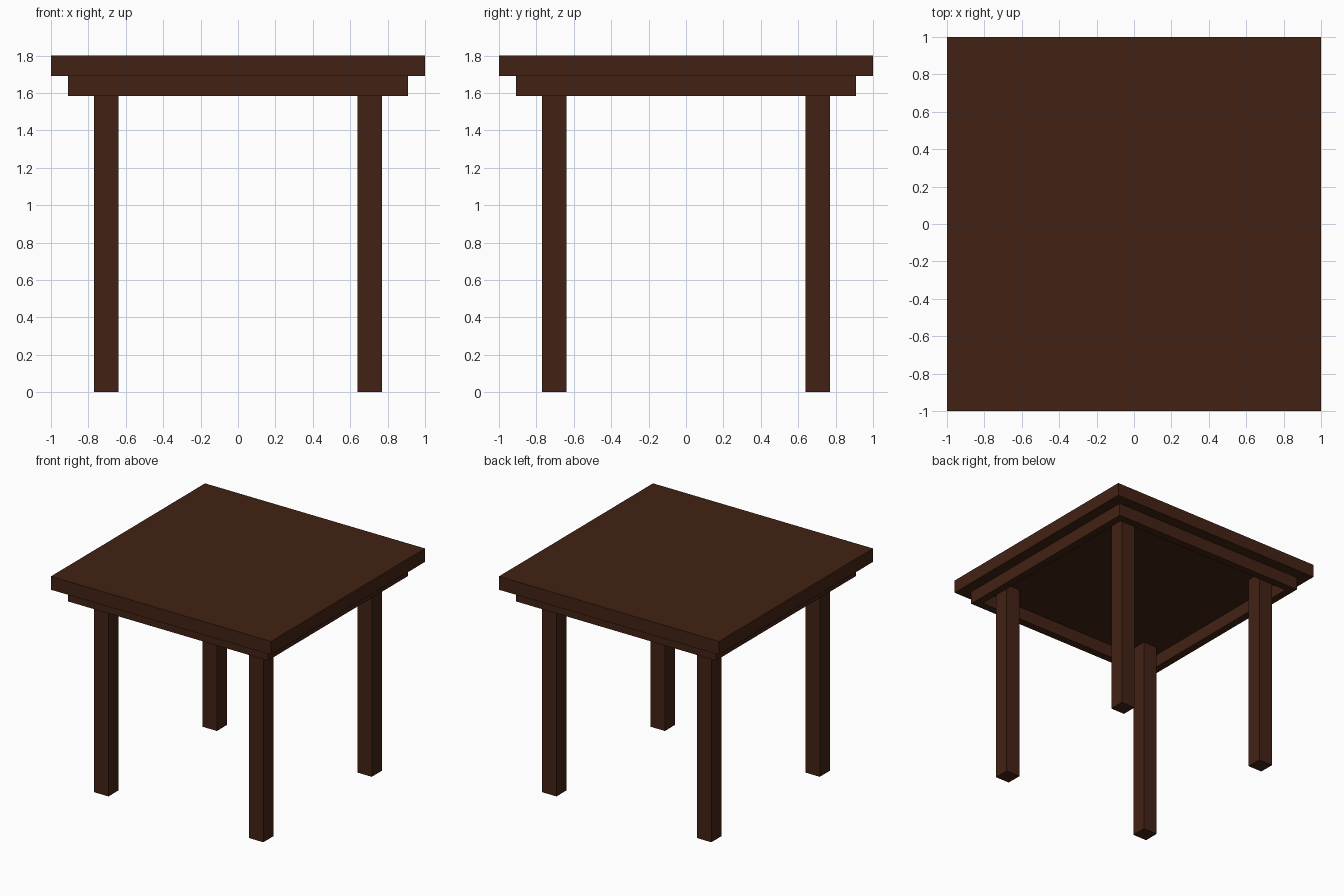
import bpy, bmesh
from mathutils import Matrix, Vector

if "Cube" in bpy.data.objects:
    bpy.data.objects.remove(bpy.data.objects["Cube"])

wood = bpy.data.materials.new("dark_wood")
wood.diffuse_color = (0.055, 0.016, 0.007, 1)
wood.use_nodes = True
wood.node_tree.nodes["Principled BSDF"].inputs["Base Color"].default_value = wood.diffuse_color


def add_object(name, bm):
    bmesh.ops.recalc_face_normals(bm, faces=bm.faces)
    mesh = bpy.data.meshes.new(name)
    bm.to_mesh(mesh)
    bm.free()
    mesh.materials.append(wood)
    obj = bpy.data.objects.new(name, mesh)
    bpy.context.collection.objects.link(obj)
    return obj


def box(name, size, centre):
    bm = bmesh.new()
    bmesh.ops.create_cube(bm, size=1, matrix=Matrix.Translation(centre) @ Matrix.Diagonal((*size, 1)))
    return add_object(name, bm)


def square_frame(name, outer, inner, z0, z1):
    # Rectangular profile carried around the four mitred corners
    bm = bmesh.new()
    profile = [(outer, z0), (outer, z1), (inner, z1), (inner, z0)]
    corners = [(-1, -1), (1, -1), (1, 1), (-1, 1)]
    rings = [[bm.verts.new((r * sx, r * sy, z)) for r, z in profile] for sx, sy in corners]
    for i in range(4):
        a, b = rings[i], rings[(i + 1) % 4]
        for j in range(4):
            k = (j + 1) % 4
            bm.faces.new((a[j], b[j], b[k], a[k]))
    return add_object(name, bm)


TOP, UNDERSIDE, APRON_BOTTOM = 1.80, 1.69, 1.583

# Tabletop slab
box("tabletop", (2, 2, TOP - UNDERSIDE), Vector((0, 0, (TOP + UNDERSIDE) / 2)))

# Hollow apron under the top
square_frame("apron", 0.908, 0.843, APRON_BOTTOM, UNDERSIDE)

# Four square legs reaching the tabletop underside, inside the apron
for depth, sy in (("front", -1), ("back", 1)):
    for side, sx in (("left", -1), ("right", 1)):
        box(f"{depth}_{side}_leg", (0.13, 0.13, UNDERSIDE),
            Vector((sx * 0.704, sy * 0.704, UNDERSIDE / 2)))
